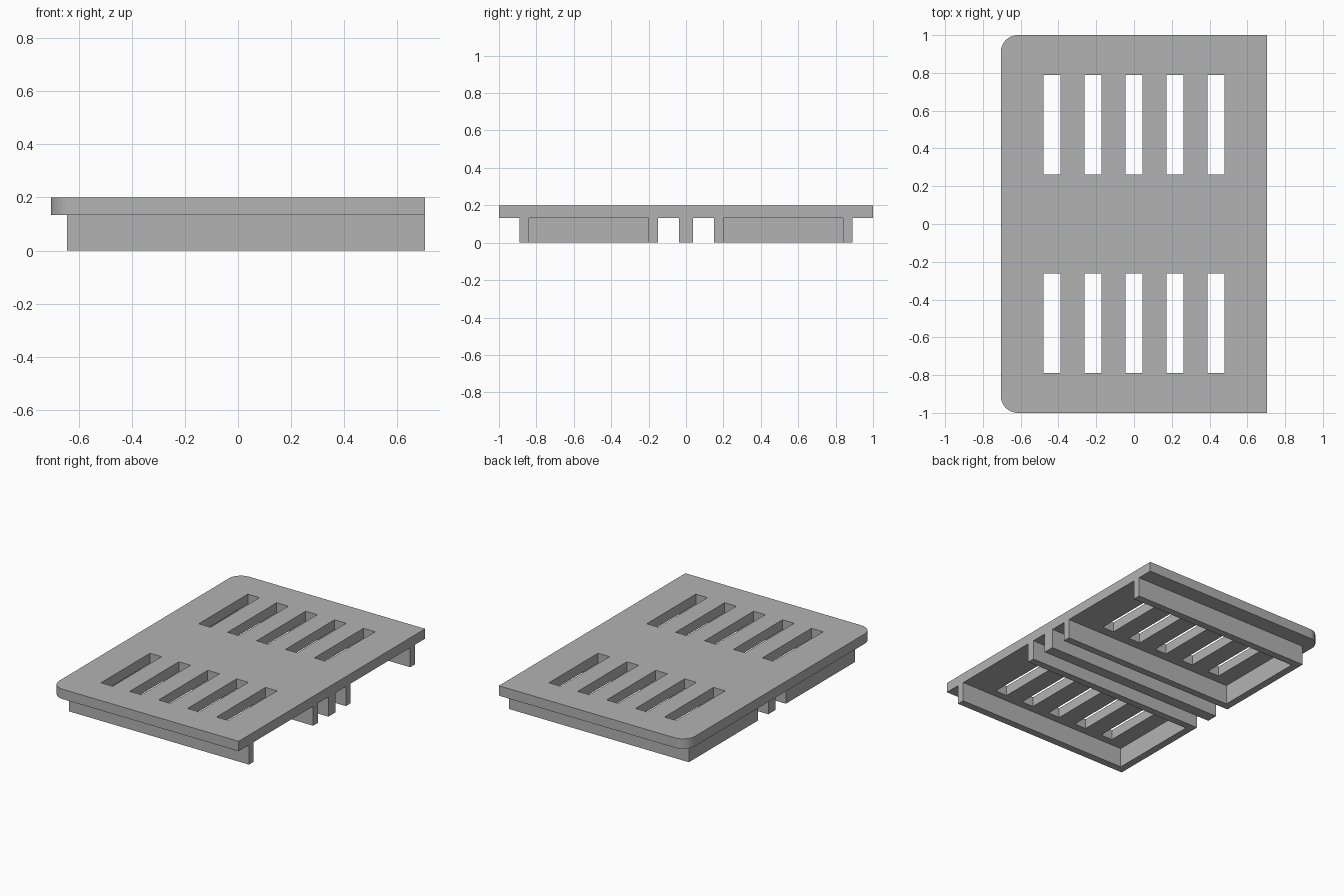
import bpy
from math import cos, sin, pi

cube = bpy.data.objects.get("Cube")
if cube:
    bpy.data.objects.remove(cube, do_unlink=True)

grey = bpy.data.materials.new("plain grey")
grey.use_nodes = True
colour = (0.45, 0.45, 0.45, 1)
grey.diffuse_color = colour
grey.node_tree.nodes["Principled BSDF"].inputs["Base Color"].default_value = colour


def rect(x0, x1, y0, y1):
    return [(x0, y0), (x1, y0), (x1, y1), (x0, y1)]


def slab(name, outlines, bottom, top):
    """Extrude flat outlines upright; inner outlines become holes."""
    curve = bpy.data.curves.new(name, "CURVE")
    curve.dimensions = "2D"
    curve.fill_mode = "BOTH"
    curve.extrude = (top - bottom) / 2
    for points in outlines:
        spline = curve.splines.new("POLY")
        spline.points.add(len(points) - 1)
        for p, (x, y) in zip(spline.points, points):
            p.co = (x, y, 0, 1)
        spline.use_cyclic_u = True
    obj = bpy.data.objects.new(name, curve)
    obj.location.z = (bottom + top) / 2
    bpy.context.collection.objects.link(obj)
    bpy.ops.object.select_all(action="DESELECT")
    obj.select_set(True)
    bpy.context.view_layer.objects.active = obj
    bpy.ops.object.convert(target="MESH")
    obj = bpy.context.object
    obj.data.materials.clear()
    obj.data.materials.append(grey)
    bpy.ops.object.shade_smooth_by_angle(angle=pi / 6)
    return obj


half_x, half_y, radius, steps = 0.705, 1.0, 0.09, 12
plate_bottom, plate_top = 0.133, 0.2


def corner(start, side):
    """Rounded corner on the -x edge."""
    cx, cy = radius - half_x, side * (half_y - radius)
    angles = [start + pi / 2 * i / steps for i in range(steps + 1)]
    return [(cx + radius * cos(a), cy + radius * sin(a)) for a in angles]


# Top plate with two rows of slots
outline = [(half_x, -half_y), (half_x, half_y)] + corner(pi / 2, 1) + corner(pi, -1)
slots = []
for row in (-1, 1):
    for i in range(-2, 3):
        x = i * 0.217
        y0, y1 = sorted((row * 0.262, row * 0.788))
        slots.append(rect(x - 0.044, x + 0.044, y0, y1))
slab("slotted_plate", [outline] + slots, plate_bottom, plate_top)

# U-shaped skirts below, open towards +x
end_x, wall = -0.645, 0.05
near, far = 0.15, 0.89
for name, s in (("front_skirt", -1), ("back_skirt", 1)):
    skirt = [(half_x, s * near), (end_x, s * near), (end_x, s * far), (half_x, s * far),
             (half_x, s * (far - wall)), (end_x + wall, s * (far - wall)),
             (end_x + wall, s * (near + wall)), (half_x, s * (near + wall))]
    slab(name, [skirt], 0, plate_bottom)

# Middle rib
slab("middle_rib", [rect(end_x, half_x, -0.038, 0.038)], 0, plate_bottom)
